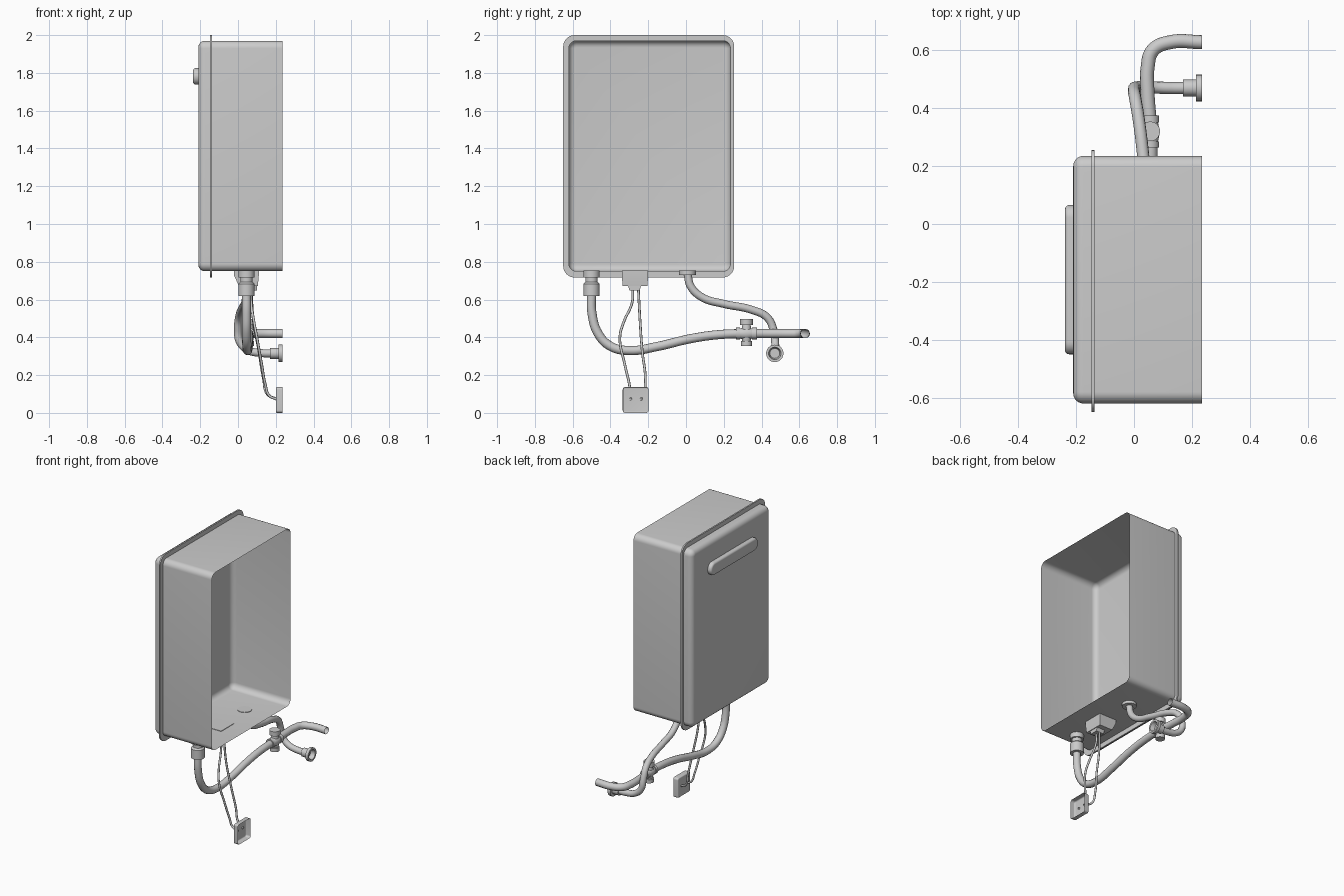
import bpy, bmesh, math
from mathutils import Vector

old = bpy.data.objects.get("Cube")
if old:
    bpy.data.objects.remove(old, do_unlink=True)

# One plain grey for everything
grey = bpy.data.materials.new("plain grey")
grey.use_nodes = True
colour = (0.6, 0.6, 0.6, 1)
grey.diffuse_color = colour
grey.node_tree.nodes["Principled BSDF"].inputs["Base Color"].default_value = colour


def finish(ob, angle=35):
    ob.data.materials.append(grey)
    bpy.ops.object.select_all(action="DESELECT")
    ob.select_set(True)
    bpy.context.view_layer.objects.active = ob
    bpy.ops.object.shade_smooth_by_angle(angle=math.radians(angle))
    return ob


def skin(name, rings, cap_start=False, cap_end=False, closed=False):
    """Join equal rings of points into a surface."""
    bm = bmesh.new()
    loops = [[bm.verts.new(p) for p in ring] for ring in rings]
    n = len(loops[0])
    pairs = list(zip(loops, loops[1:])) + ([(loops[-1], loops[0])] if closed else [])
    for a, b in pairs:
        for i in range(n):
            j = (i + 1) % n
            bm.faces.new((a[i], a[j], b[j], b[i]))
    if cap_start:
        bm.faces.new(loops[0][::-1])
    if cap_end:
        bm.faces.new(loops[-1])
    mesh = bpy.data.meshes.new(name)
    bm.to_mesh(mesh)
    bm.free()
    ob = bpy.data.objects.new(name, mesh)
    bpy.context.collection.objects.link(ob)
    return finish(ob)


def round_rect(x, y0, y1, z0, z1, r, inset=0, seg=8):
    """Rounded rectangle facing along x."""
    y0, y1, z0, z1 = y0 + inset, y1 - inset, z0 + inset, z1 - inset
    r = max(r - inset, 0.004)
    pts = []
    corners = [(y1 - r, z1 - r), (y0 + r, z1 - r), (y0 + r, z0 + r), (y1 - r, z0 + r)]
    for k, (cy, cz) in enumerate(corners):
        for i in range(seg + 1):
            a = math.pi / 2 * (k + i / seg)
            pts.append((x, cy + r * math.cos(a), cz + r * math.sin(a)))
    return pts


def tray(name, x0, x1, bounds, r, fillet, steps=6):
    """Open pan with a rounded floor at x0 and an open mouth at x1."""
    rings = []
    for i in range(steps + 1):
        a = math.pi / 2 * i / steps
        rings.append(round_rect(x0 + fillet * (1 - math.sin(a)), *bounds, r,
                                fillet * (1 - math.cos(a))))
    rings = rings[::-1] + [round_rect(x1, *bounds, r)]
    return skin(name, rings, cap_start=True)


def lathe(name, origin, axis, profile, sides=24, caps=True):
    """Turned part: profile holds (distance along axis, radius)."""
    q = Vector(axis).to_track_quat("Z", "Y")
    rings = []
    for t, r in profile:
        rings.append([Vector(origin) + q @ Vector((r * math.cos(a), r * math.sin(a), t))
                      for a in (2 * math.pi * i / sides for i in range(sides))])
    return skin(name, rings, caps, caps)


def pipe(name, points, radius, sides=4):
    """Smooth tube through the points."""
    cu = bpy.data.curves.new(name, "CURVE")
    cu.dimensions = "3D"
    cu.bevel_depth = radius
    cu.bevel_resolution = sides
    sp = cu.splines.new("BEZIER")
    sp.resolution_u = 8
    sp.bezier_points.add(len(points) - 1)
    for bp, p in zip(sp.bezier_points, points):
        bp.co = p
        bp.handle_left_type = bp.handle_right_type = "AUTO"
    ob = bpy.data.objects.new(name, cu)
    bpy.context.collection.objects.link(ob)
    bpy.ops.object.select_all(action="DESELECT")
    ob.select_set(True)
    bpy.context.view_layer.objects.active = ob
    bpy.ops.object.convert(target="MESH")
    return finish(bpy.context.object, 60)


# Open housing
tray("housing", -0.21, 0.235, (-0.62, 0.235, 0.75, 1.97), 0.04, 0.035)

# Flange around the housing
outer = (-0.65, 0.255, 0.717, 2.0)
hole = (-0.62, 0.235, 0.75, 1.97)
skin("flange", [round_rect(-0.147, *hole, 0.04), round_rect(-0.147, *outer, 0.06),
                round_rect(-0.137, *outer, 0.06), round_rect(-0.137, *hole, 0.04)])

# Pill-shaped exhaust cover
tray("exhaust_cover", -0.238, -0.21, (-0.45, 0.065, 1.738, 1.825), 0.043, 0.014)

# Water union: collar, neck and nut
lathe("water_union", (0.045, -0.5, 0.753), (0, 0, -1),
      [(0, 0.043), (0.036, 0.043), (0.036, 0.032), (0.06, 0.032), (0.07, 0.043),
       (0.135, 0.043), (0.135, 0.025)])
lathe("gas_collar", (0.045, 0.008, 0.753), (0, 0, -1), [(0, 0.045), (0.022, 0.045), (0.022, 0.02)])


# Tapered cable box
def rect(z, x0, x1, y0, y1):
    return [(x0, y0, z), (x0, y1, z), (x1, y1, z), (x1, y0, z)]


skin("cable_box", [rect(0.753, -0.02, 0.11, -0.34, -0.2), rect(0.725, -0.02, 0.11, -0.34, -0.2),
                   rect(0.672, 0.005, 0.105, -0.335, -0.205)], True, True)
skin("cable_gland", [rect(0.675, 0.04, 0.1, -0.307, -0.238),
                     rect(0.648, 0.04, 0.1, -0.3, -0.245)], True, True)

# Water pipe, running low and turning to the wall
pipe("water_pipe", [(0.045, -0.5, 0.63), (0.045, -0.498, 0.53), (0.045, -0.465, 0.42),
                    (0.047, -0.4, 0.353), (0.05, -0.3, 0.33), (0.055, -0.15, 0.352),
                    (0.057, 0.02, 0.392), (0.057, 0.17, 0.414), (0.056, 0.33, 0.42),
                    (0.047, 0.45, 0.42), (0.047, 0.54, 0.42), (0.065, 0.6, 0.42),
                    (0.125, 0.628, 0.42), (0.235, 0.628, 0.42)], 0.024)

# Valve on the water pipe
centre = (0.056, 0.32, 0.42)
lathe("valve_body", centre, (0, 1, 0),
      [(-0.055, 0.031), (-0.035, 0.031), (-0.035, 0.027), (0, 0.034), (0.03, 0.027),
       (0.03, 0.031), (0.055, 0.031)])
lathe("valve_stem", centre, (0, 0, 1),
      [(-0.065, 0.03), (-0.04, 0.03), (-0.04, 0.022), (0, 0.03), (0.045, 0.022),
       (0.045, 0.034), (0.077, 0.034)])

# Gas pipe, dropping and turning to the wall
pipe("gas_pipe", [(0.045, 0.008, 0.735), (0.045, 0.025, 0.67), (0.042, 0.085, 0.612),
                  (0.035, 0.2, 0.577), (0.018, 0.35, 0.545), (0.005, 0.43, 0.505),
                  (0.0, 0.463, 0.44), (0.01, 0.472, 0.375), (0.055, 0.472, 0.332),
                  (0.12, 0.47, 0.317), (0.185, 0.47, 0.315)], 0.021)
lathe("gas_wall_socket", (0.17, 0.47, 0.315), (1, 0, 0),
      [(0, 0.018), (0, 0.029), (0.045, 0.029), (0.045, 0.046), (0.065, 0.046),
       (0.065, 0.033), (0.035, 0.026), (0.035, 0.004)])

# Wall outlet, open at the back, with two cables
tray("outlet_box", 0.2, 0.235, (-0.335, -0.198, 0.0, 0.137), 0.014, 0.008)
pipe("cable_front", [(0.07, -0.282, 0.655), (0.07, -0.285, 0.585), (0.085, -0.33, 0.48),
                     (0.1, -0.35, 0.4), (0.125, -0.325, 0.26), (0.145, -0.3, 0.15),
                     (0.165, -0.294, 0.092), (0.205, -0.293, 0.072)], 0.007, 2)
pipe("cable_rear", [(0.07, -0.252, 0.655), (0.08, -0.244, 0.5), (0.11, -0.232, 0.33),
                    (0.135, -0.215, 0.18), (0.155, -0.222, 0.1), (0.205, -0.238, 0.072)],
     0.007, 2)
